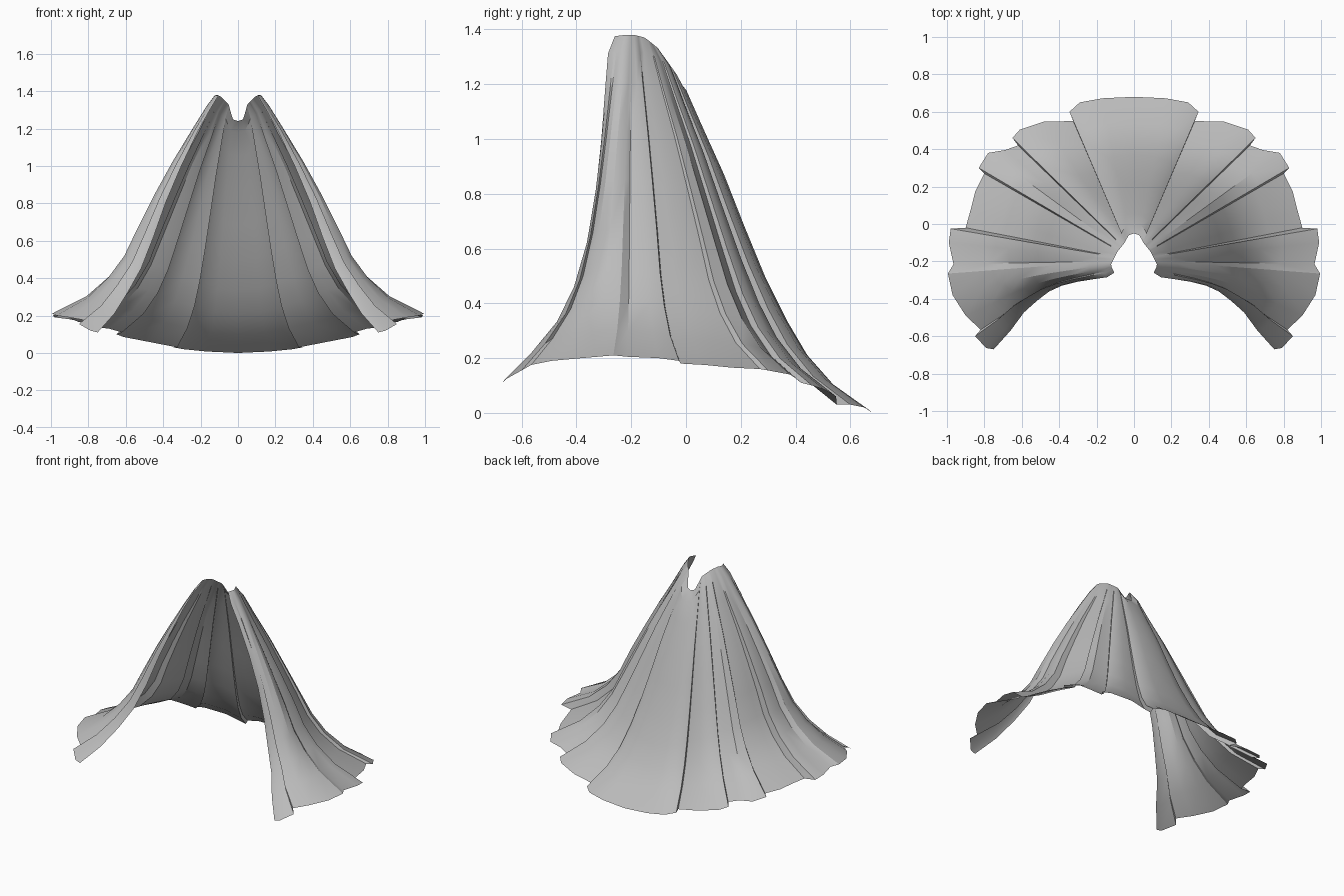
import bpy, bmesh
from mathutils import Vector

if "Cube" in bpy.data.objects:
    bpy.data.objects.remove(bpy.data.objects["Cube"])

cloth = bpy.data.materials.new("grey_cloth")
cloth.diffuse_color = (0.5, 0.5, 0.5, 1)
cloth.use_nodes = True
cloth.node_tree.nodes["Principled BSDF"].inputs["Base Color"].default_value = cloth.diffuse_color

# Collar rim, from back centre to the front opening
RIM = [(0, -.05, 1.24), (.03, -.06, 1.25), (.05, -.10, 1.33), (.09, -.15, 1.37),
       (.11, -.19, 1.38), (.125, -.22, 1.38), (.105, -.26, 1.375)]

# Each pleated panel: hem points with a position along the rim (x, y, z, rim)
PANELS = [
    [(0, .68, 0, 0), (.17, .672, .008, .9), (.29, .65, .02, 1.6), (.345, .60, .03, 1.9)],
    [(.325, .55, .03, 1.9), (.48, .548, .06, 2.05), (.61, .505, .085, 2.2), (.65, .46, .10, 2.3)],
    [(.62, .42, .11, 2.35), (.69, .395, .13, 2.5), (.78, .38, .14, 2.65), (.83, .30, .155, 2.8)],
    [(.80, .27, .16, 2.85), (.85, .17, .165, 3.1), (.875, .07, .175, 3.4), (.90, -.02, .18, 3.6)],
    [(.98, -.025, .19, 3.65), (.99, -.10, .20, 4.0), (.965, -.215, .205, 4.3)],
    [(.995, -.265, .21, 4.4), (.97, -.38, .20, 4.8), (.90, -.49, .19, 5.2)],
    [(.82, -.565, .175, 5.4), (.85, -.60, .155, 5.55), (.79, -.663, .12, 5.85),
     (.75, -.67, .11, 6)],
]

# Outward travel at each height fraction, for the back, the sides and the front edge
HEIGHT = [1, .95, .85, .7, .55, .4, .27, .17, .08, 0]
BACK = [0, .07, .145, .26, .36, .465, .575, .675, .81, 1]
SIDE = [0, .05, .125, .245, .355, .46, .54, .64, .78, 1]
FRONT_X = [0, .06, .17, .31, .435, .54, .64, .75, .86, 1]
FRONT_Y = [0, .06, .085, .12, .17, .245, .365, .52, .755, 1]


def rim_point(s):
    i = min(int(s), len(RIM) - 2)
    return Vector(RIM[i]).lerp(Vector(RIM[i + 1]), s - i)


def fold_line(x, y, z, s):
    """Points of one fold, from the rim down to the hem."""
    top = rim_point(s)
    w = min((.68 - y) / .5, 1)
    v = max(0, (s - 4.2) / 1.8)              # front folds curl forward at the hem
    pts = []
    for g, b, d, fx, fy in zip(HEIGHT, BACK, SIDE, FRONT_X, FRONT_Y):
        f = b + (d - b) * w
        pts.append((top.x + (x - top.x) * (f + (fx - f) * v),
                    top.y + (y - top.y) * (f + (fy - f) * v),
                    z + (top.z - z) * g))
    return pts


# Pleated cape, right half lofted fold by fold then mirrored
bm = bmesh.new()
columns = [[bm.verts.new(p) for p in fold_line(*hem)] for panel in PANELS for hem in panel]
for a, b in zip(columns, columns[1:]):
    for i in range(len(a) - 1):
        bm.faces.new((a[i], a[i + 1], b[i + 1], b[i]))
# Folds sharing a rim point meet there
bmesh.ops.remove_doubles(bm, verts=bm.verts, dist=.0005)
bmesh.ops.recalc_face_normals(bm, faces=bm.faces)
bm.faces.ensure_lookup_table()
if bm.faces[3].normal.y < 0:
    bmesh.ops.reverse_faces(bm, faces=bm.faces)
mesh = bpy.data.meshes.new("pleated_cape")
bm.to_mesh(mesh)
bm.free()
cape = bpy.data.objects.new("pleated_cape", mesh)
bpy.context.collection.objects.link(cape)
mesh.materials.append(cloth)
mirror = cape.modifiers.new("mirror", 'MIRROR')
mirror.use_clip = True

bpy.context.view_layer.objects.active = cape
cape.select_set(True)
bpy.ops.object.modifier_apply(modifier="mirror")
bpy.ops.object.shade_smooth_by_angle(angle=0.5)
